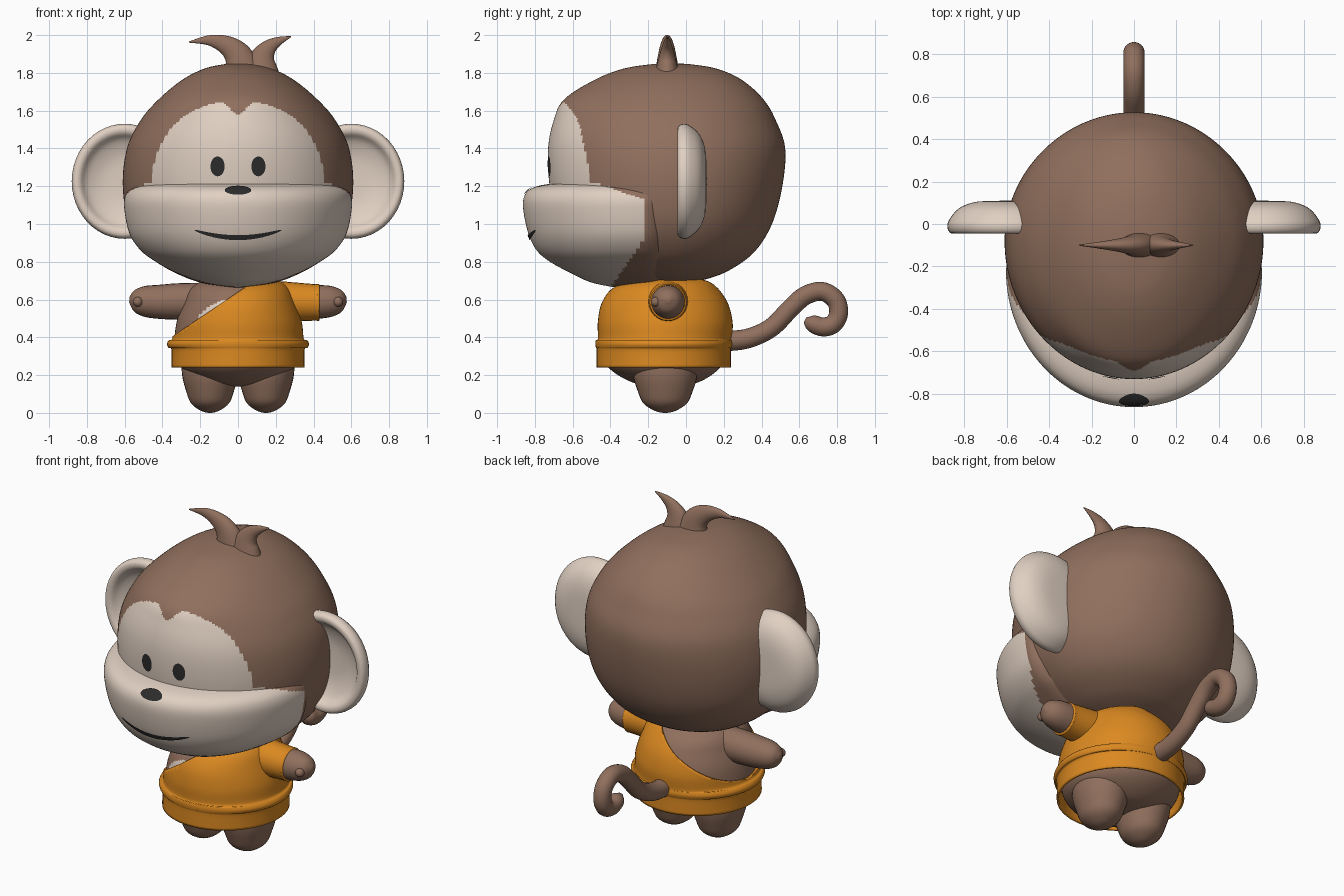
import bpy, bmesh
from math import sin, cos, pi, sqrt
from mathutils import Vector
from mathutils.bvhtree import BVHTree

cube = bpy.data.objects.get("Cube")
if cube:
    bpy.data.objects.remove(cube, do_unlink=True)


def material(name, r, g, b):
    m = bpy.data.materials.new(name)
    m.use_nodes = True
    m.diffuse_color = (r, g, b, 1)
    bsdf = next(n for n in m.node_tree.nodes if n.type == 'BSDF_PRINCIPLED')
    bsdf.inputs["Base Color"].default_value = (r, g, b, 1)
    bsdf.inputs["Roughness"].default_value = 0.8
    return m


BROWN = material("brown fur", 0.28, 0.16, 0.11)
CREAM = material("cream skin", 0.75, 0.63, 0.54)
ORANGE = material("orange cloth", 0.71, 0.25, 0.015)
DARK = material("dark features", 0.025, 0.025, 0.025)


def spline(points, steps):
    """Smooth curve through points of any dimension."""
    p = [Vector(q) for q in points]
    p = [p[0]] + p + [p[-1]]
    out = []
    for i in range(1, len(p) - 2):
        a, b, c, d = p[i - 1:i + 3]
        for k in range(steps):
            t = k / steps
            out.append((b * 2 + (c - a) * t + (a * 2 - b * 5 + c * 4 - d) * t ** 2
                        + (b * 3 - a - c * 3 + d) * t ** 3) / 2)
    return out + [p[-1]]


def finish(name, bm, mats, rule=None):
    mesh = bpy.data.meshes.new(name)
    bm.to_mesh(mesh)
    bm.free()
    for m in mats:
        mesh.materials.append(m)
    if rule:
        for f in mesh.polygons:
            f.material_index = int(rule(f.center))
    obj = bpy.data.objects.new(name, mesh)
    bpy.context.collection.objects.link(obj)
    bpy.ops.object.select_all(action='DESELECT')
    obj.select_set(True)
    bpy.context.view_layer.objects.active = obj
    bpy.ops.object.shade_smooth_by_angle(angle=0.9)
    return obj


def skin(rings, caps=(True, True)):
    """Join equal rings of points into a closed or open tube."""
    bm = bmesh.new()
    loops = [[bm.verts.new(co) for co in ring] for ring in rings]
    n = len(loops[0])
    for a, b in zip(loops, loops[1:]):
        for i in range(n):
            j = (i + 1) % n
            bm.faces.new((a[i], a[j], b[j], b[i]))
    if caps[0]:
        bm.faces.new(loops[0][::-1])
    if caps[1]:
        bm.faces.new(loops[-1])
    bmesh.ops.recalc_face_normals(bm, faces=bm.faces[:])
    return bm


def loft(rows, mid, sides=48, steps=5, x=0, caps=(True, True)):
    """Stack of rounded sections, rows are (z, half width, front y, back y)."""
    rings = []
    for z, w, front, back in spline(rows, steps):
        ring = []
        for i in range(sides):
            c, s = cos(2 * pi * i / sides), sin(2 * pi * i / sides)
            depth = back - mid if s > 0 else mid - front
            ring.append((x + w * c, mid + depth * s, z))
        rings.append(ring)
    return skin(rings, caps)


def tube(path, normal, flat=1, sides=24, steps=6):
    """Round sweep along a planar path of (x, y, z, radius)."""
    pts, n = spline(path, steps), Vector(normal)
    rings = []
    for i, p in enumerate(pts):
        a, b = pts[max(i - 1, 0)], pts[min(i + 1, len(pts) - 1)]
        up = (b - a).to_3d().normalized().cross(n)
        rings.append([p.to_3d() + p[3] * (up * cos(2 * pi * k / sides)
                      + n * flat * sin(2 * pi * k / sides)) for k in range(sides)])
    return skin(rings)


# Head, with the pale face and cheeks coloured by one shared rule
def is_pale(c):
    x, y, z = abs(c.x), c.y, c.z
    cheek = z < 1.22 and y < -0.22 - 0.7 * max(0, 0.92 - z) - 3 * max(0, z - 1.13)
    brow = (x / 0.455) ** 2.2 + (max(0, z - 1.2) / 0.45) ** 2.2 < 1
    return cheek or (y < -0.3 and z > 1.15 and brow and z < 1.57 + x)


skull = finish("skull", loft([
    (0.67, 0.02, -0.12, -0.04), (0.7, 0.2, -0.36, 0.08), (0.75, 0.34, -0.48, 0.22),
    (0.85, 0.48, -0.6, 0.36), (1, 0.575, -0.68, 0.455), (1.2, 0.61, -0.722, 0.51),
    (1.4, 0.588, -0.73, 0.525), (1.55, 0.515, -0.7, 0.475), (1.66, 0.42, -0.645, 0.41),
    (1.76, 0.3, -0.49, 0.3), (1.82, 0.185, -0.34, 0.17), (1.845, 0.08, -0.19, 0.03),
    (1.85, 0.01, -0.1, -0.07)], -0.08, 224, 12), [BROWN, CREAM], is_pale)

muzzle = finish("muzzle", loft([
    (0.662, 0.04, -0.36, -0.15), (0.69, 0.2, -0.5, -0.1), (0.74, 0.33, -0.61, -0.05),
    (0.8, 0.435, -0.72, 0), (0.86, 0.515, -0.79, 0), (0.95, 0.575, -0.835, 0),
    (1.08, 0.602, -0.862, 0), (1.15, 0.597, -0.855, 0), (1.19, 0.565, -0.815, 0),
    (1.21, 0.51, -0.74, 0), (1.215, 0.4, -0.66, -0.05)], -0.22, 160, 7),
    [BROWN, CREAM], is_pale)


# Thin painted features laid onto the face
def plate(name, target, shape):
    mesh = target.data
    tree = BVHTree.FromPolygons([v.co for v in mesh.vertices],
                                [tuple(f.vertices) for f in mesh.polygons])
    bm, cols = bmesh.new(), []
    for i in range(25):
        u = sin((i / 12 - 1) * 1.45)
        col = []
        for j in range(9):
            x, z = shape(u, (j / 4 - 1) * sqrt(1 - u * u))
            hit, normal = tree.ray_cast(Vector((x, -2, z)), Vector((0, 1, 0)))[:2]
            col.append(bm.verts.new(hit + normal * 0.006))
        cols.append(col)
    for a, b in zip(cols, cols[1:]):
        for j in range(8):
            bm.faces.new((a[j], b[j], b[j + 1], a[j + 1]))
    finish(name, bm, [DARK])


for side, s in (("left", 1), ("right", -1)):
    plate(side + "_eye", skull, lambda u, v: (s * 0.107 + 0.037 * u, 1.305 + 0.052 * v))
plate("nose", muzzle, lambda u, v: (0.07 * u, 1.175 + 0.022 * v))
plate("mouth", muzzle, lambda u, v: (0.23 * u, 0.93 + 0.04 * u * u + 0.013 * v))

# Hair tufts
for name, path in (
    ("hair_tuft_large", [(0.03, 1.8, 0.1), (0, 1.89, 0.075), (-0.06, 1.945, 0.052),
                         (-0.15, 1.972, 0.028), (-0.26, 1.963, 0.003)]),
    ("hair_tuft_small", [(0.12, 1.8, 0.1), (0.13, 1.88, 0.068), (0.165, 1.935, 0.042),
                         (0.22, 1.97, 0.022), (0.28, 1.992, 0.003)])):
    finish(name, tube([(x, -0.1, z, r) for x, z, r in path], (0, 1, 0), 0.65), [BROWN])

# Ears, arms and legs on both sides
ear_profile = [(0.01, 0.11), (0.5, 0.105), (0.8, 0.075), (0.97, 0.02), (1, -0.015),
               (0.95, -0.042), (0.84, -0.04), (0.7, 0), (0.4, 0.03), (0.01, 0.035)]
arm_path = [(0.1, 0.59, 0.1), (0.3, 0.59, 0.097), (0.42, 0.588, 0.09),
            (0.5, 0.592, 0.08), (0.55, 0.598, 0.055), (0.575, 0.6, 0.015)]
leg_rows = [(0, 0.01), (0.012, 0.05), (0.05, 0.1), (0.11, 0.125), (0.2, 0.148), (0.3, 0.15)]
for side, s in (("left", 1), ("right", -1)):
    rings = [[(s * (0.6 + 0.28 * r * cos(k * pi / 24)), y, 1.226 + 0.304 * r * sin(k * pi / 24))
              for k in range(48)] for r, y in spline(ear_profile, 4)]
    finish(side + "_ear", skin(rings), [CREAM])
    finish(side + "_arm", tube([(s * x, -0.095, z, r) for x, z, r in arm_path],
                               (0, 1, 0)), [BROWN])
    finish(side + "_leg", loft([(z, r, -0.11 - 1.15 * r, -0.11 + 1.15 * r)
                                for z, r in leg_rows], -0.11, 32, 5, s * 0.148), [BROWN])
    bm = bmesh.new()
    bmesh.ops.create_uvsphere(bm, u_segments=16, v_segments=10, radius=0.026)
    bmesh.ops.translate(bm, verts=bm.verts[:], vec=(s * 0.53, -0.16, 0.588))
    finish(side + "_thumb", bm, [BROWN])


# Torso with a pale belly patch
def is_belly(c):
    return c.y < -0.2 and (c.x / 0.22) ** 2 + ((c.z - 0.46) / 0.145) ** 2 < 1


finish("torso", loft([
    (0.14, 0.02, -0.15, -0.08), (0.16, 0.17, -0.28, 0.06), (0.24, 0.3, -0.41, 0.18),
    (0.36, 0.335, -0.455, 0.225), (0.48, 0.325, -0.45, 0.23), (0.58, 0.29, -0.43, 0.2),
    (0.66, 0.25, -0.37, 0.15), (0.72, 0.15, -0.25, 0.05)], -0.115, 96, 10),
    [BROWN, CREAM], is_belly)

# One-shouldered tunic with a rolled belt, cut on a diagonal
bm = loft([
    (0.24, 0.352, -0.473, 0.238), (0.335, 0.352, -0.473, 0.238), (0.345, 0.368, -0.477, 0.243),
    (0.365, 0.376, -0.48, 0.248), (0.385, 0.366, -0.477, 0.245), (0.395, 0.348, -0.466, 0.243),
    (0.48, 0.338, -0.467, 0.247), (0.58, 0.305, -0.447, 0.222), (0.66, 0.268, -0.39, 0.17),
    (0.705, 0.2, -0.29, 0.12), (0.725, 0.08, -0.18, 0)], -0.115, 64, 5, 0, (False, True))
bmesh.ops.bisect_plane(bm, geom=bm.verts[:] + bm.edges[:] + bm.faces[:],
                       plane_co=(-0.34, 0, 0.41), plane_no=(-0.25, 0, 0.37), clear_outer=True)
tunic = finish("tunic", bm, [ORANGE])
tunic.modifiers.new("cloth", 'SOLIDIFY').thickness = 0.012

# Sleeve on the covered shoulder
finish("sleeve", tube([(0.12, -0.095, 0.59, 0.115), (0.26, -0.095, 0.588, 0.106),
                       (0.4, -0.095, 0.585, 0.097), (0.425, -0.095, 0.585, 0.098),
                       (0.432, -0.095, 0.585, 0.092)], (0, 1, 0)), [ORANGE])

# Curled tail
tail = [(0.18, 0.38, 0.055), (0.32, 0.392, 0.052), (0.45, 0.45, 0.05), (0.55, 0.55, 0.05),
        (0.63, 0.62, 0.05), (0.72, 0.643, 0.05), (0.79, 0.6, 0.05), (0.808, 0.53, 0.05),
        (0.78, 0.472, 0.05), (0.725, 0.455, 0.05), (0.665, 0.475, 0.044), (0.63, 0.492, 0.015)]
finish("tail", tube([(0, y, z, r) for y, z, r in tail], (1, 0, 0)), [BROWN])
